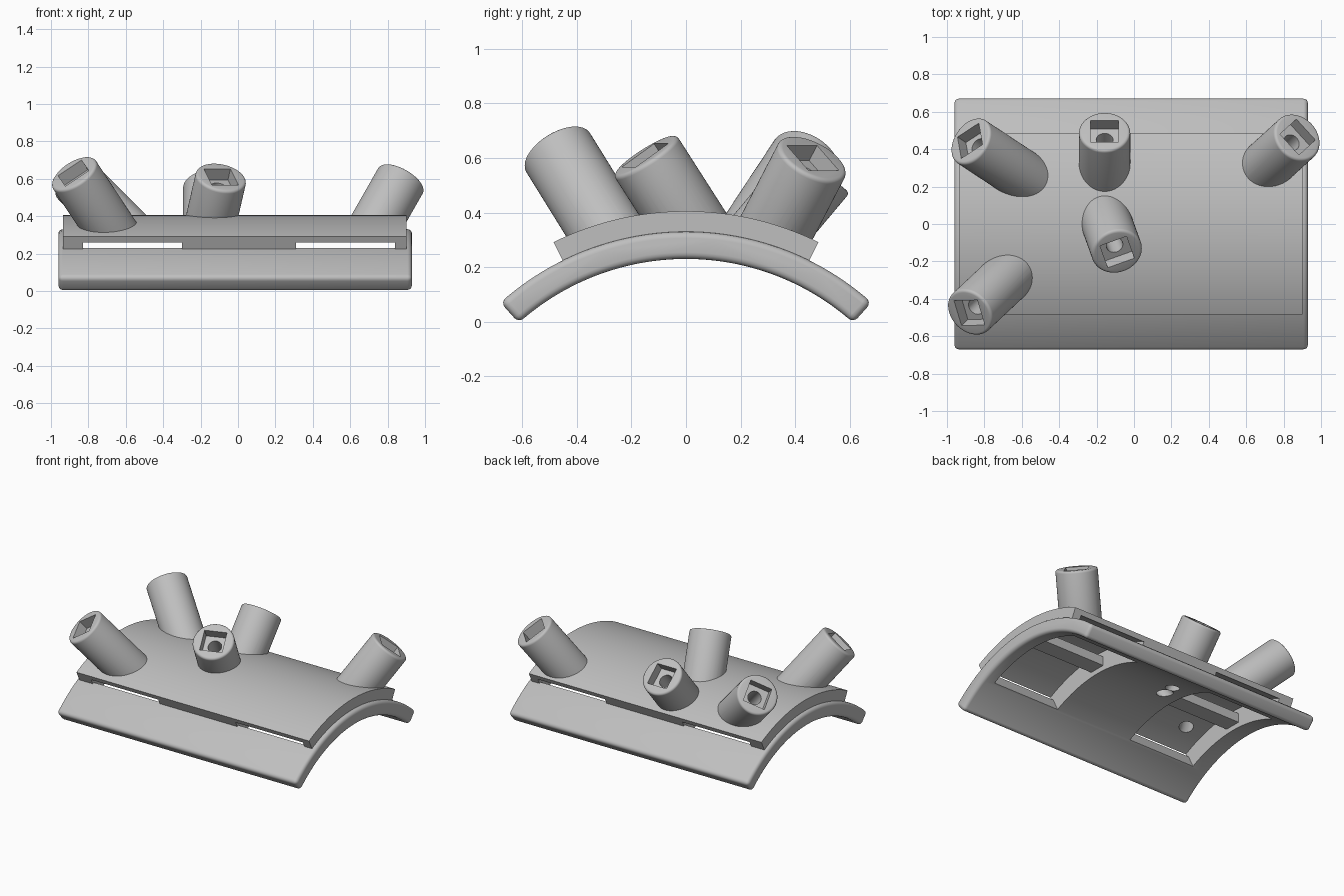
import bpy, bmesh, math
from mathutils import Matrix, Vector

if "Cube" in bpy.data.objects:
    bpy.data.objects.remove(bpy.data.objects["Cube"], do_unlink=True)

grey = bpy.data.materials.new("plain grey")
grey.use_nodes = True
grey.diffuse_color = (0.52, 0.52, 0.52, 1)
grey.node_tree.nodes["Principled BSDF"].inputs["Base Color"].default_value = grey.diffuse_color

AXIS_Z = -0.69          # height of the common arc centre
INNER, SEAM, CHANNEL, OUTER = 0.92, 1.02, 1.06, 1.095
WINDOWS = [(-0.83, -0.30), (0.31, 0.84)]


def make(name, bm):
    bmesh.ops.recalc_face_normals(bm, faces=bm.faces)
    mesh = bpy.data.meshes.new(name)
    bm.to_mesh(mesh)
    bm.free()
    mesh.materials.append(grey)
    ob = bpy.data.objects.new(name, mesh)
    bpy.context.collection.objects.link(ob)
    return ob


def arc_solid(name, r0, r1, degrees, x0, x1, steps=56):
    """Curved slab: an arc section in y-z, swept along x."""
    bm = bmesh.new()
    half = math.radians(degrees)
    angles = [half * (2 * i / steps - 1) for i in range(steps + 1)]
    ring = [(r1, a) for a in angles] + [(r0, a) for a in reversed(angles)]
    verts = [bm.verts.new((x0, r * math.sin(a), AXIS_Z + r * math.cos(a))) for r, a in ring]
    face = bm.faces.new(verts)
    new = bmesh.ops.extrude_face_region(bm, geom=[face])["geom"]
    bmesh.ops.translate(bm, vec=(x1 - x0, 0, 0),
                        verts=[v for v in new if isinstance(v, bmesh.types.BMVert)])
    return make(name, bm)


def cylinder(name, radius, z0, z1, matrix, sides=64):
    bm = bmesh.new()
    bmesh.ops.create_cone(bm, cap_ends=True, segments=sides, radius1=radius,
                          radius2=radius, depth=z1 - z0,
                          matrix=matrix @ Matrix.Translation((0, 0, (z0 + z1) / 2)))
    return make(name, bm)


def box(name, size, centre, matrix=Matrix()):
    bm = bmesh.new()
    bmesh.ops.create_cube(bm, size=1, matrix=matrix @ Matrix.Translation(centre)
                          @ Matrix.Diagonal((*size, 1)))
    return make(name, bm)


def apply(ob, mod):
    bpy.context.view_layer.objects.active = ob
    bpy.ops.object.modifier_apply(modifier=mod.name)


def round_edges(ob, width, angle=50):
    mod = ob.modifiers.new("round", "BEVEL")
    mod.width, mod.segments = width, 4
    mod.limit_method, mod.angle_limit = "ANGLE", math.radians(angle)
    apply(ob, mod)


def cut(ob, cutter):
    cutter.hide_render = True
    mod = ob.modifiers.new("cut", "BOOLEAN")
    mod.operation, mod.object, mod.solver = "DIFFERENCE", cutter, "EXACT"
    apply(ob, mod)


# Curved base and the raised saddle plate on it
base = arc_solid("curved_base", INNER, SEAM, 41.8, -0.96, 0.93)
round_edges(base, 0.025)
plate = arc_solid("saddle_plate", SEAM - 0.004, OUTER, 26.3, -0.935, 0.90)
parts, cutters = [base, plate], []

# Strap windows through the base, strap channels under the plate, strap bars
for i, (x0, x1) in enumerate(WINDOWS):
    window = arc_solid("window_cutter", INNER - 0.05, SEAM + 0.05, 25.6, x0, x1)
    channel = arc_solid("channel_cutter", SEAM - 0.05, CHANNEL, 32, x0, x1)
    cut(base, window)
    cut(plate, channel)
    cutters += [window, channel]
    parts.append(box(f"strap_bar_{i + 1}", (x1 - x0 + 0.02, 0.12, 0.065),
                     ((x0 + x1) / 2, 0, 0.298)))

# Sockets: head centre, axis direction, spin of the square recess
SOCKETS = {
    "socket_back_right": ((-0.877, 0.445, 0.60), (-1, 0.66, 1), -34),
    "socket_back_middle": ((-0.157, 0.495, 0.56), (0, 0.84, 1), 0),
    "socket_back_left": ((0.875, 0.465, 0.60), (0.57, 0.52, 1), 0),
    "socket_centre": ((-0.09, -0.15, 0.61), (0.23, -0.64, 1), 0),
    "socket_front_right": ((-0.88, -0.475, 0.63), (-0.66, -0.62, 1), -34),
}
trim = arc_solid("trim_cutter", 0.3, CHANNEL + 0.015, 70, -1.5, 1.5, 96)
cutters.append(trim)
for name, (head, direction, spin) in SOCKETS.items():
    t = Vector(direction).normalized()
    u = Vector((0, 0, 1)).cross(t).normalized()
    v = t.cross(u)
    frame = Matrix.Translation(head) @ Matrix((u, v, t)).transposed().to_4x4()
    tube = cylinder(name, 0.137, -0.62, 0, frame)
    round_edges(tube, 0.016)
    cut(tube, trim)
    recess = box("recess_cutter", (0.15, 0.15, 0.17), (0, 0, 0.015),
                 frame @ Matrix.Rotation(math.radians(spin), 4, "Z"))
    bore = cylinder("bore_cutter", 0.045, -0.64, -0.03, frame, 32)
    cut(tube, recess)
    for ob in (tube, plate, base):
        cut(ob, bore)
    cutters += [recess, bore]
    parts.append(tube)

for ob in cutters:
    bpy.data.objects.remove(ob, do_unlink=True)

# Smooth curves, crisp edges
for ob in parts:
    bpy.ops.object.select_all(action="DESELECT")
    ob.select_set(True)
    bpy.context.view_layer.objects.active = ob
    bpy.ops.object.shade_smooth_by_angle(angle=math.radians(30))
